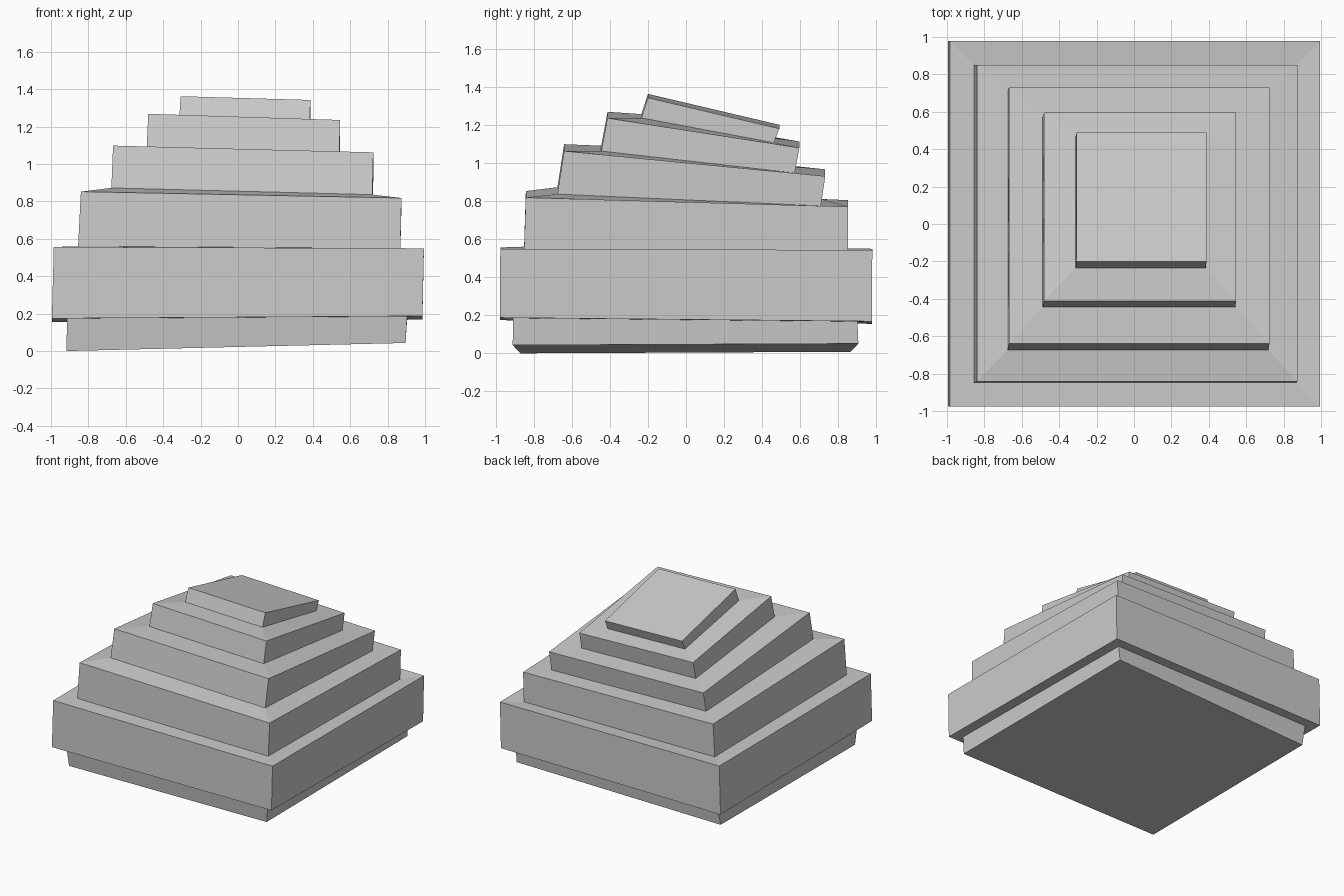
import bpy, bmesh

# Each level is a tilted rectangle:
# x_left, x_right, y_front, y_back, z front-left, z front-right, z back-left
LEVELS = [
    # base
    (-0.917, 0.896, -0.91, 0.905, 0.000, 0.043, 0.008),
    (-0.914, 0.904, -0.908, 0.90, 0.174, 0.185, 0.156),
    # widest tier
    (-0.995, 0.986, -0.977, 0.977, 0.174, 0.187, 0.155),
    (-0.985, 0.994, -0.975, 0.978, 0.556, 0.549, 0.549),
    # third tier
    (-0.855, 0.868, -0.85, 0.85, 0.560, 0.549, 0.540),
    (-0.840, 0.874, -0.841, 0.851, 0.852, 0.818, 0.804),
    # fourth tier
    (-0.677, 0.718, -0.675, 0.708, 0.872, 0.836, 0.810),
    (-0.668, 0.724, -0.640, 0.731, 1.098, 1.062, 0.966),
    # fifth tier
    (-0.488, 0.543, -0.445, 0.571, 1.090, 1.062, 0.975),
    (-0.480, 0.545, -0.412, 0.595, 1.268, 1.235, 1.112),
    # cap
    (-0.313, 0.385, -0.234, 0.461, 1.256, 1.236, 1.126),
    (-0.307, 0.387, -0.200, 0.490, 1.362, 1.342, 1.200),
]
BASE_TAPER = 0.042  # the lowest edge is shorter on its left side

bm = bmesh.new()


def make_ring(level, taper=0.0):
    x0, x1, y0, y1, fl, fr, bl = level
    corners = [(x0, y0 + taper, fl), (x1, y0, fr),
               (x1, y1, fr + bl - fl), (x0, y1 - taper, bl)]
    return [bm.verts.new(c) for c in corners]


# Connect consecutive levels into walls and ledges
rings = [make_ring(lv, BASE_TAPER if i == 0 else 0.0) for i, lv in enumerate(LEVELS)]
for low, high in zip(rings, rings[1:]):
    for i in range(4):
        j = (i + 1) % 4
        bm.faces.new((low[i], low[j], high[j], high[i]))

# Underside and top
bm.faces.new(rings[0][::-1])
bm.faces.new(rings[-1])
bmesh.ops.recalc_face_normals(bm, faces=bm.faces)

mesh = bpy.data.meshes.new("stepped_mound")
bm.to_mesh(mesh)
bm.free()
obj = bpy.data.objects.new("stepped_mound", mesh)
bpy.context.collection.objects.link(obj)
